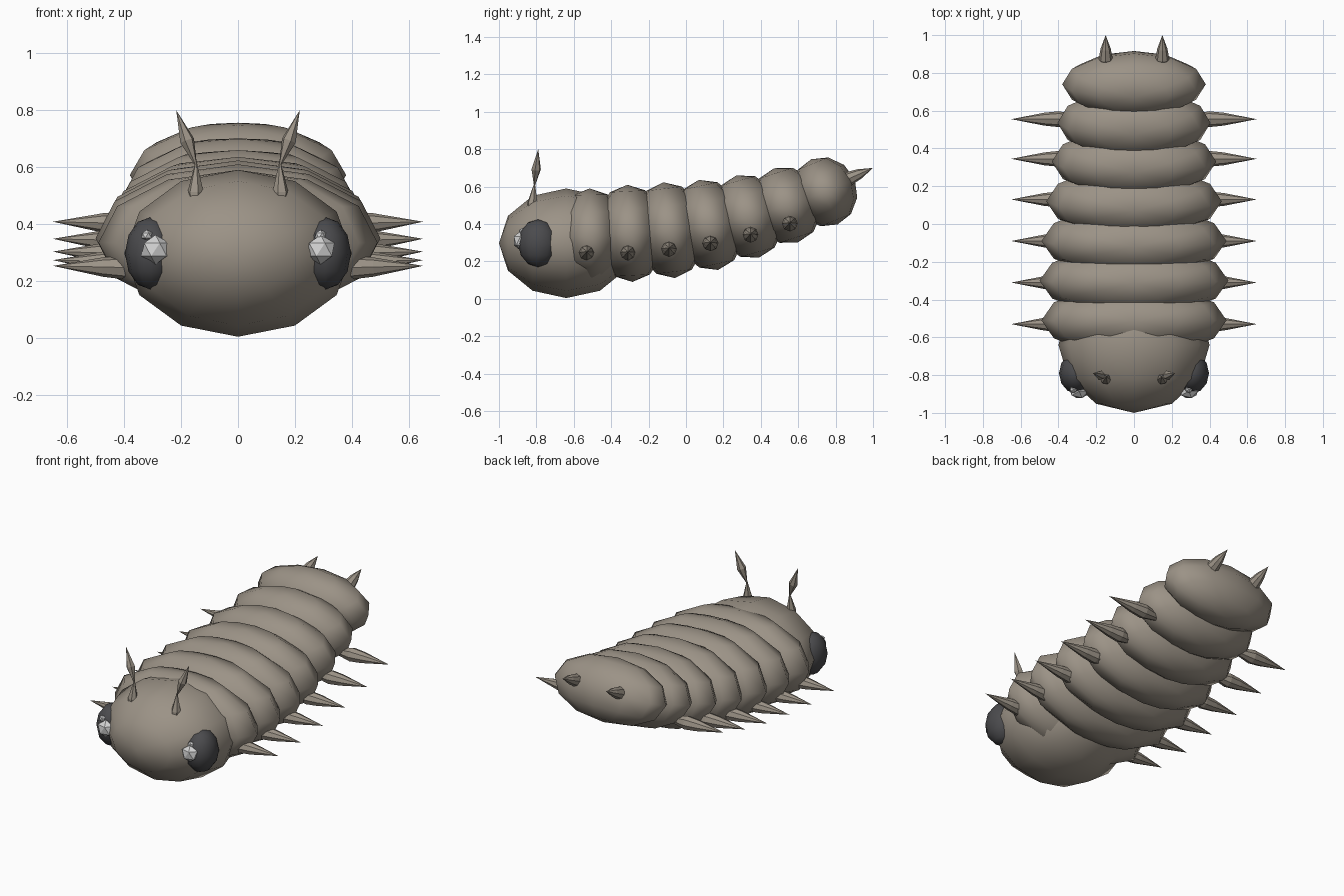
import bpy, bmesh, math
from mathutils import Matrix, Vector

if "Cube" in bpy.data.objects:
    bpy.data.objects.remove(bpy.data.objects["Cube"])


def material(name, rgb):
    m = bpy.data.materials.new(name)
    m.diffuse_color = (*rgb, 1)
    m.use_nodes = True
    m.node_tree.nodes["Principled BSDF"].inputs["Base Color"].default_value = m.diffuse_color
    return m


BODY = material("grey_brown", (0.33, 0.29, 0.24))
EYE = material("dark_grey", (0.07, 0.07, 0.075))
SHINE = material("pale_grey", (0.65, 0.65, 0.65))


def finish(bm, name, mat, smooth):
    bmesh.ops.recalc_face_normals(bm, faces=bm.faces)
    for f in bm.faces:
        f.smooth = smooth
    me = bpy.data.meshes.new(name)
    bm.to_mesh(me)
    bm.free()
    me.materials.append(mat)
    ob = bpy.data.objects.new(name, me)
    bpy.context.collection.objects.link(ob)
    return ob


def ellipsoid(name, centre, radii, tilt=0.0, mat=BODY):
    """Twelve-sided smooth ball, tilted about the x axis (degrees)."""
    bm = bmesh.new()
    m = (Matrix.Translation(centre) @ Matrix.Rotation(math.radians(tilt), 4, 'X')
         @ Matrix.Diagonal((*radii, 1)))
    bmesh.ops.create_uvsphere(bm, u_segments=12, v_segments=6, radius=1, matrix=m)
    return finish(bm, name, mat, True)


def spindle(name, start, end, profile, sides=8):
    """Faceted lathe along start-end; profile holds (fraction, radius)."""
    a, b = Vector(start), Vector(end)
    rot = (b - a).to_track_quat('Z', 'Y')
    bm = bmesh.new()
    rings = []
    for t, r in profile:
        c = a.lerp(b, t)
        rings.append([bm.verts.new(c + rot @ Vector((
            r * math.cos(k * math.tau / sides), r * math.sin(k * math.tau / sides), 0)))
            for k in range(sides)])
    for p, q in zip(rings, rings[1:]):
        for k in range(sides):
            n = (k + 1) % sides
            bm.faces.new((p[k], p[n], q[n], q[k]))
    bm.faces.new(rings[0])
    bmesh.ops.remove_doubles(bm, verts=bm.verts, dist=0.0005)
    return finish(bm, name, BODY, False)


def facet_ball(name, centre, radii):
    bm = bmesh.new()
    bmesh.ops.create_icosphere(bm, subdivisions=1, radius=1,
                               matrix=Matrix.Translation(centre) @ Matrix.Diagonal((*radii, 1)))
    return finish(bm, name, SHINE, False)


# Head: pole points forward
ellipsoid("head", (0, -0.64, 0.297), (0.40, 0.293, 0.36), 90)

# Body segments: y, z, half width, half height, tilt, spike y, spike z
SEGMENTS = [
    (-0.51, 0.335, 0.49, 0.255, 1, -0.53, 0.245),
    (-0.30, 0.350, 0.50, 0.260, 3, -0.31, 0.245),
    (-0.09, 0.367, 0.49, 0.258, 7, -0.09, 0.265),
    (0.12, 0.395, 0.465, 0.246, 12, 0.13, 0.295),
    (0.33, 0.440, 0.435, 0.228, 15.5, 0.345, 0.34),
    (0.535, 0.500, 0.405, 0.208, 18, 0.555, 0.40),
]
SPIKE = [(0, 0.022), (0.28, 0.042), (0.5, 0.034), (0.75, 0.017), (1, 0)]
for i, (y, z, w, h, tilt, sy, sz) in enumerate(SEGMENTS, 1):
    ellipsoid(f"body_segment_{i}", (0, y, z), (w, 0.19, h), tilt)
    for s, side in ((-1, "left"), (1, "right")):
        spindle(f"side_spike_{i}_{side}", (s * 0.30, sy, sz), (s * 0.65, sy, sz + 0.008), SPIKE)

# Tail
ellipsoid("tail_segment", (0, 0.74, 0.572), (0.38, 0.175, 0.188), 22)

for s, side in ((-1, "left"), (1, "right")):
    # Tail spikes
    spindle(f"tail_spike_{side}", (s * 0.15, 0.82, 0.62), (s * 0.15, 1.0, 0.70),
            [(0, 0.02), (0.3, 0.037), (0.6, 0.027), (1, 0)])
    # Antennae: tapered stalk with a leaf-shaped tip
    spindle(f"antenna_stalk_{side}", (s * 0.15, -0.825, 0.47), (s * 0.147, -0.81, 0.615),
            [(0, 0.024), (0.28, 0.029), (1, 0.003)], 6)
    spindle(f"antenna_tip_{side}", (s * 0.147, -0.81, 0.605), (s * 0.217, -0.79, 0.80),
            [(0, 0.003), (0.45, 0.026), (1, 0)], 6)
    # Eyes with faceted glints
    ellipsoid(f"eye_{side}", (s * 0.305, -0.79, 0.297), (0.092, 0.108, 0.128), 0, EYE)
    facet_ball(f"large_glint_{side}", (s * 0.29, -0.885, 0.31), (0.055, 0.042, 0.052))
    facet_ball(f"small_glint_{side}", (s * 0.305 - 0.015, -0.875, 0.36), (0.022, 0.02, 0.02))
